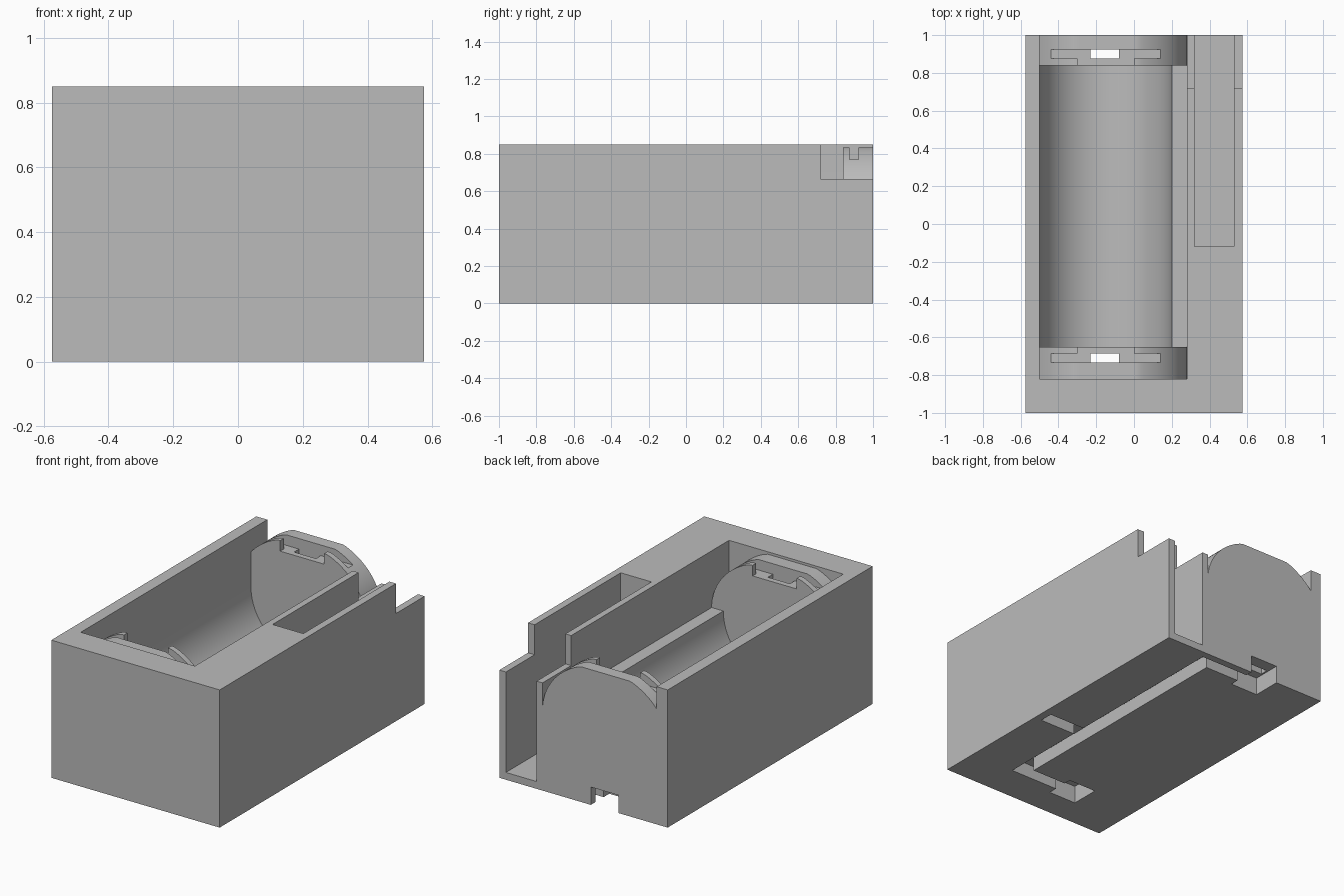
import bpy
import bmesh
from math import cos, sin, pi, radians

cube = bpy.data.objects.get("Cube")
if cube:
    bpy.data.objects.remove(cube, do_unlink=True)

grey = bpy.data.materials.new("plain_grey")
grey.use_nodes = True
colour = (0.5, 0.5, 0.5, 1)
grey.diffuse_color = colour
grey.node_tree.nodes["Principled BSDF"].inputs["Base Color"].default_value = colour


def prism(name, profile, y0, y1):
    """Extrude an (x, z) profile along y."""
    bm = bmesh.new()
    face = bm.faces.new([bm.verts.new((x, y0, z)) for x, z in profile])
    ext = bmesh.ops.extrude_face_region(bm, geom=[face])
    verts = [v for v in ext["geom"] if isinstance(v, bmesh.types.BMVert)]
    bmesh.ops.translate(bm, verts=verts, vec=(0, y1 - y0, 0))
    bmesh.ops.recalc_face_normals(bm, faces=bm.faces)
    mesh = bpy.data.meshes.new(name)
    bm.to_mesh(mesh)
    bm.free()
    obj = bpy.data.objects.new(name, mesh)
    bpy.context.collection.objects.link(obj)
    mesh.materials.append(grey)
    return obj


def box(name, x0, x1, y0, y1, z0, z1):
    return prism(name, [(x0, z0), (x1, z0), (x1, z1), (x0, z1)], y0, y1)


def cut(cutter):
    """Subtract a cutter from the case and discard it."""
    cutter.hide_render = True
    bpy.context.view_layer.objects.active = case
    mod = case.modifiers.new("cut", "BOOLEAN")
    mod.operation = "DIFFERENCE"
    mod.solver = "EXACT"
    mod.object = cutter
    bpy.ops.object.modifier_apply(modifier=mod.name)
    bpy.data.objects.remove(cutter, do_unlink=True)


LEFT, RIGHT, AXIS_X, AXIS_Z, TOP = -0.5, 0.28, -0.15, 0.5, 1.0

# Outer block
case = box("battery_case", -0.575, 0.575, -1, 1, 0, 0.85)

# Space above the rounded end supports, open at the back
arch = [(RIGHT, TOP), (LEFT, TOP)]
steps = 56
for i in range(steps, -1, -1):
    a = pi * i / steps
    x = AXIS_X + 0.43 * cos(a)
    z = min(AXIS_Z + 0.365 * sin(a), 0.835)
    if x > LEFT + 0.003:
        if len(arch) == 2:
            arch.append((LEFT, 0.712))
        arch.append((x, z))
cut(prism("arch_cutter", arch, -0.82, 1.1))

# Round trough with a ledge along one side
trough = [(AXIS_X + 0.35 * cos(a), AXIS_Z + 0.35 * sin(a))
          for a in (pi + pi * i / 40 for i in range(41))]
trough += [(RIGHT, AXIS_Z), (RIGHT, TOP), (LEFT, TOP)]
cut(prism("trough_cutter", trough, -0.65, 0.84))

# Side slot, open at the back, with lowered walls beside it
cut(box("slot_cutter", 0.32, 0.53, -0.12, 1.1, 0.045, TOP))
cut(box("notch_cutter", RIGHT, 0.7, 0.72, 1.1, 0.665, TOP))

# Contact grooves, wire holes and underside pockets at both ends
for end, side in ((-0.65, -1), (0.84, 1)):
    def span(a, b):
        return sorted((end + side * a, end + side * b))
    cut(box("groove", -0.44, 0.14, *span(0.035, 0.083), 0.77, TOP))
    cut(box("window", -0.3, 0, *span(-0.02, 0.05), 0.77, TOP))
    cut(box("wire_hole", -0.23, -0.08, *span(0.035, 0.083), -0.1, TOP))
    pocket = (0.82, 1.1) if side > 0 else (-0.82, -0.64)
    cut(box("pocket", -0.24, -0.05, *pocket, -0.1, 0.11))
    cut(box("wire_arm", -0.1, RIGHT, *span(0.035, 0.115), -0.1, 0.085))

# Wire channel under the case and its branch to the side slot
cut(box("channel", 0.185, RIGHT, -0.765, 0.955, -0.1, 0.085))
cut(box("branch", 0.25, 0.525, -0.21, -0.125, -0.1, 0.085))

bpy.ops.object.select_all(action="DESELECT")
case.select_set(True)
bpy.context.view_layer.objects.active = case
bpy.ops.object.shade_smooth_by_angle(angle=radians(20))
